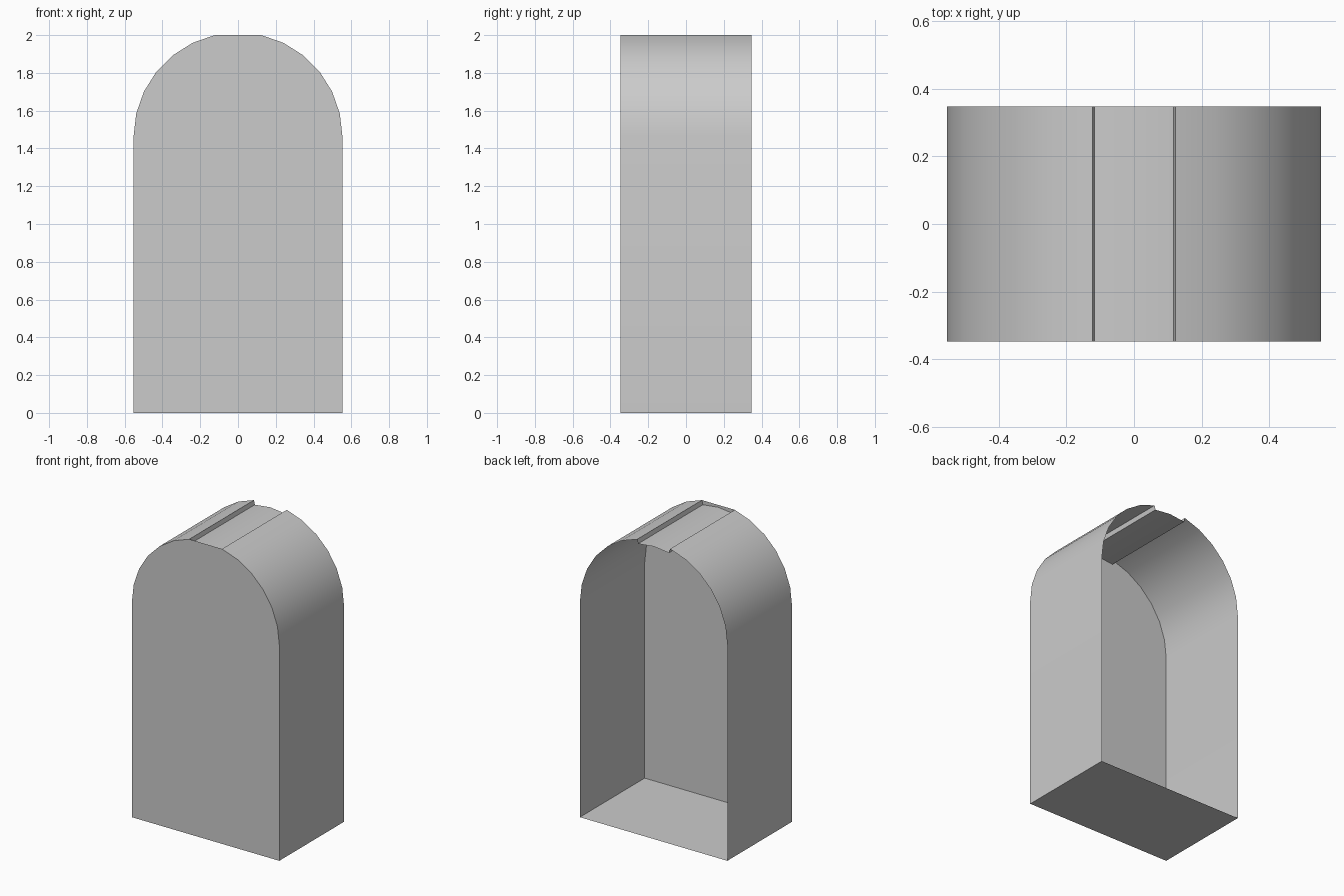
import bpy, bmesh, math

if "Cube" in bpy.data.objects:
    bpy.data.objects.remove(bpy.data.objects["Cube"])

R, CZ, D, SEG = 0.553, 1.461, 0.347, 14   # arch radius, arch centre height, half depth, arch segments
GROOVE = 0.03                             # depth of the crown groove

grey = bpy.data.materials.new("plain grey")
grey.diffuse_color = (0.6, 0.6, 0.6, 1)
grey.use_nodes = True
grey.node_tree.nodes["Principled BSDF"].inputs["Base Color"].default_value = grey.diffuse_color


def arc(i, r=R):
    a = math.pi * i / SEG
    return (r * math.cos(a), CZ + r * math.sin(a))


def finish(name, bm):
    mesh = bpy.data.meshes.new(name)
    bm.to_mesh(mesh)
    bm.free()
    obj = bpy.data.objects.new(name, mesh)
    bpy.context.collection.objects.link(obj)
    mesh.materials.append(grey)
    bpy.ops.object.select_all(action='DESELECT')
    obj.select_set(True)
    bpy.context.view_layer.objects.active = obj
    bpy.ops.object.shade_smooth_by_angle(angle=math.radians(30))


def sheet(name, profile):
    """Sweep an open x-z profile from the front to the back."""
    bm = bmesh.new()
    rows = [[bm.verts.new((x, y, z)) for x, z in profile] for y in (-D, D)]
    for i in range(len(profile) - 1):
        bm.faces.new((rows[0][i], rows[0][i + 1], rows[1][i + 1], rows[1][i]))
    bmesh.ops.reverse_faces(bm, faces=bm.faces)
    bm.normal_update()
    if sum(f.normal.x * f.calc_center_median().x
           + f.normal.z * (f.calc_center_median().z - 1) for f in bm.faces) < 0:
        bmesh.ops.reverse_faces(bm, faces=bm.faces)
    finish(name, bm)


# Side walls running up into the two halves of the arch
half = SEG // 2
right = [(R, 0)] + [arc(i) for i in range(half)]
left = [(-x, z) for x, z in right]
sheet("right_wall", right)
sheet("left_wall", left)

# Sunken crown strip with its two small steps
inner = [arc(i, R - GROOVE) for i in (half - 1, half, half + 1)]
sheet("crown_groove", [right[-1]] + inner + [left[-1]])

# Floor
sheet("floor", [(-R, 0), (R, 0)])

# Arched front panel, flat across the crown; the back stays open
bm = bmesh.new()
bm.faces.new([bm.verts.new((x, -D, z)) for x, z in right + left[::-1]])
bm.normal_update()
if bm.faces[:][0].normal.y > 0:
    bmesh.ops.reverse_faces(bm, faces=bm.faces)
finish("front_panel", bm)
